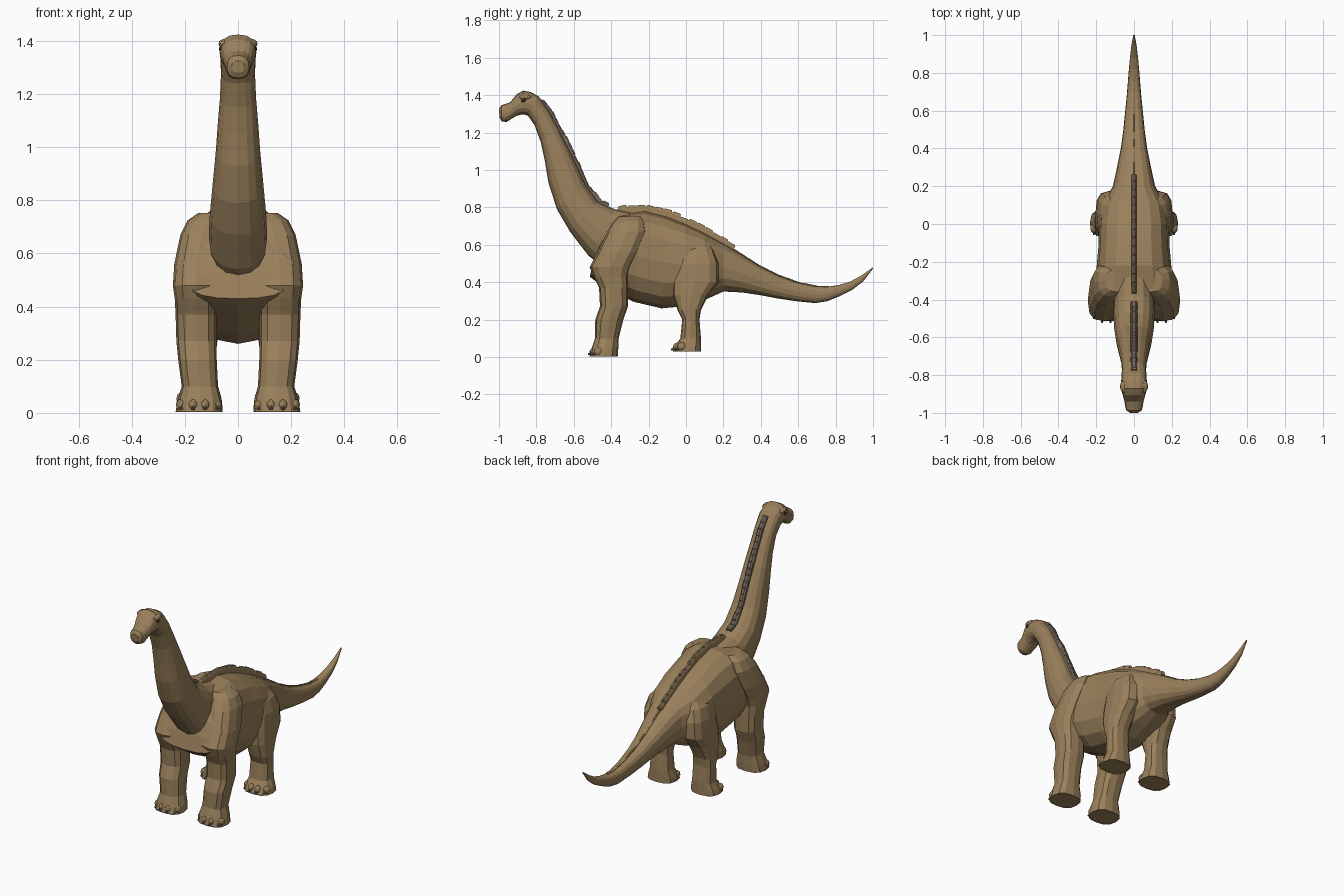
import bpy, bmesh, math, random
from mathutils import Vector

if "Cube" in bpy.data.objects:
    bpy.data.objects.remove(bpy.data.objects["Cube"])
random.seed(4)

def mat(name, rgb):
    m = bpy.data.materials.new(name)
    m.diffuse_color = (*rgb, 1)
    m.use_nodes = True
    m.node_tree.nodes["Principled BSDF"].inputs["Base Color"].default_value = m.diffuse_color
    return m

SKIN = mat("tan skin", (0.32, 0.215, 0.105))
SPINE = mat("grey brown spines", (0.19, 0.145, 0.11))
CLAW = mat("grey claws", (0.15, 0.12, 0.10))
SOLE = mat("red brown soles", (0.28, 0.155, 0.09))
EYE = mat("dark eyes", (0.03, 0.02, 0.015))

def finish(bm, name, *mats):
    bmesh.ops.recalc_face_normals(bm, faces=bm.faces)
    me = bpy.data.meshes.new(name)
    bm.to_mesh(me)
    bm.free()
    for m in mats:
        me.materials.append(m)
    ob = bpy.data.objects.new(name, me)
    bpy.context.collection.objects.link(ob)
    return ob

def power(v, e):
    return math.copysign(abs(v) ** e, v) if abs(v) > 1e-6 else 0

def skin_rings(bm, rings):
    """Bridge a list of point rings and cap both ends; returns the end caps."""
    loops = [[bm.verts.new(p) for p in r] for r in rings]
    n = len(loops[0])
    for a, b in zip(loops, loops[1:]):
        for i in range(n):
            j = (i + 1) % n
            bm.faces.new((a[i], a[j], b[j], b[i]))
    return bm.faces.new(loops[0]), bm.faces.new(loops[-1])

def spine_loft(name, sections, e_top, e_low, n=16):
    """Sections: upper (y, z), lower (y, z), half width."""
    rings = []
    for ty, tz, by, bz, w in sections:
        top, bot = Vector((0, ty, tz)), Vector((0, by, bz))
        mid, half = (top + bot) / 2, (top - bot) / 2
        ring = []
        for i in range(n):
            a = 2 * math.pi * i / n
            e = e_top if i < n / 2 else e_low
            ring.append(mid + half * power(math.sin(a), e) + Vector((w * power(math.cos(a), e), 0, 0)))
        rings.append(ring)
    bm = bmesh.new()
    skin_rings(bm, rings)
    return finish(bm, name, SKIN)

# torso and tail
spine_loft("torso_and_tail", [
    (-.49, .53, -.515, .43, .18), (-.45, .62, -.49, .41, .22), (-.35, .76, -.43, .37, .22),
    (-.22, .78, -.28, .295, .2), (-.1, .75, -.13, .26, .188), (0, .71, 0, .272, .185),
    (.1, .662, .1, .305, .17), (.2, .607, .2, .35, .112), (.3, .547, .3, .345, .09),
    (.4, .483, .4, .33, .07), (.5, .433, .49, .313, .057), (.6, .398, .59, .298, .047),
    (.7, .377, .69, .288, .037), (.76, .376, .755, .298, .032), (.82, .385, .82, .324, .027),
    (.88, .404, .888, .358, .021), (.94, .437, .947, .404, .014), (1, .48, 1, .472, .004)],
    .75, .85)

# neck running into the head
spine_loft("neck_and_head", [
    (-.22, .76, -.4, .45, .10), (-.38, .79, -.52, .54, .11), (-.47, .83, -.62, .67, .106),
    (-.535, .92, -.69, .79, .096), (-.585, 1.03, -.735, .93, .084), (-.635, 1.13, -.755, 1.05, .076),
    (-.68, 1.22, -.777, 1.15, .068), (-.73, 1.315, -.81, 1.24, .064), (-.79, 1.395, -.845, 1.29, .067),
    (-.83, 1.416, -.86, 1.295, .069), (-.87, 1.424, -.877, 1.296, .068), (-.905, 1.405, -.905, 1.29, .06),
    (-.94, 1.362, -.935, 1.272, .051), (-.965, 1.353, -.96, 1.256, .047), (-.988, 1.345, -.985, 1.26, .041),
    (-1, 1.325, -.997, 1.28, .024)], .8, .85)

def blob(name, loc, size, m):
    bm = bmesh.new()
    bmesh.ops.create_icosphere(bm, subdivisions=2, radius=1)
    for v in bm.verts:
        v.co = Vector(a * s for a, s in zip(v.co, size)) + Vector(loc)
    return finish(bm, name, m)

# brows and eyes
for s, side in ((1, "right"), (-1, "left")):
    blob(f"{side}_brow", (s * .054, -.86, 1.39), (.02, .034, .017), SKIN)
    blob(f"{side}_eye", (s * .063, -.868, 1.37), (.009, .014, .01), EYE)

def leg(name, s, levels, n=12):
    """Levels: z, y front, y back, x inner, x outer; the last is the foot sole."""
    rings = []
    for z, y0, y1, x0, x1 in levels:
        rings.append([Vector((s * ((x0 + x1) / 2 + (x1 - x0) / 2 * power(math.cos(a), .75)),
                              (y0 + y1) / 2 + (y1 - y0) / 2 * power(math.sin(a), .75), z))
                      for a in (2 * math.pi * i / n for i in range(n))])
    bm = bmesh.new()
    sole = skin_rings(bm, rings)[1]
    rim = bmesh.ops.inset_region(bm, faces=[sole], thickness=.03)["faces"]
    for f in rim:
        f.material_index = 1
    for v in sole.verts:
        v.co.z += .004
    finish(bm, name, SKIN, SOLE)
    # toes and claws along the front of the foot
    z, y0, y1, x0, x1 = levels[-1]
    for k in range(4):
        t = (k + .5) / 4
        x = s * (x0 + (x1 - x0) * t)
        y = y0 + .022 + .045 * (2 * t - 1) ** 2
        blob(f"{name}_toe_{k + 1}", (x, y, z + .026), (.02, .025, .024), SKIN)
        bm = bmesh.new()
        bmesh.ops.create_cone(bm, cap_ends=True, segments=6, radius1=.013, radius2=.004, depth=.03)
        for v in bm.verts:
            v.co = Vector((x + v.co.x, y - .02 - v.co.z, z + .015 + v.co.y - v.co.z * .2))
        finish(bm, f"{name}_claw_{k + 1}", CLAW)

FRONT = [(.752, -.36, -.24, .03, .15), (.725, -.385, -.22, .04, .19), (.67, -.42, -.21, .06, .217),
         (.56, -.475, -.255, .07, .24), (.48, -.515, -.295, .07, .245), (.43, -.495, -.31, .08, .238),
         (.37, -.465, -.31, .08, .235), (.27, -.46, -.31, .08, .232),
         (.2, -.485, -.335, .08, .225), (.1, -.487, -.36, .075, .212), (.045, -.505, -.362, .06, .228),
         (.003, -.515, -.365, .058, .235)]
HIND = [(.635, -.01, .11, .03, .12), (.57, -.045, .15, .04, .178), (.5, -.06, .175, .05, .198),
        (.4, -.075, .175, .06, .205), (.33, -.07, .12, .07, .208), (.25, -.045, .08, .08, .21),
        (.2, -.02, .072, .08, .21), (.1, -.03, .08, .075, .21), (.055, -.06, .08, .062, .228),
        (.028, -.07, .08, .06, .234)]
for s, side in ((1, "right"), (-1, "left")):
    leg(f"{side}_front_leg", s, FRONT)
    leg(f"{side}_hind_leg", s, HIND)

def ridge(name, path, count, width, height, *mats):
    """Row of uneven little plates following a (y, z) path; caps take the last material."""
    pts = [Vector((0, *p)) for p in path]
    lens = [(b - a).length for a, b in zip(pts, pts[1:])]
    step = sum(lens) / count
    bm = bmesh.new()
    for k in range(count):
        d, i = (k + .5) * step, 0
        while d > lens[i]:
            d -= lens[i]
            i += 1
        t = (pts[i + 1] - pts[i]).normalized()
        up = Vector((0, -t.z, t.y))
        c = pts[i] + t * d
        h = height * random.uniform(.65, 1.1)
        rings = []
        for hh, w, l0, l1 in ((-.025, 1, -.6, .6), (h * .55, .8, -.55, .6), (h, .4, -.3, .5)):
            rings.append([c + up * hh + Vector((sx * w * width, 0, 0)) + t * step * l
                          for sx, l in ((-1, l0), (1, l0), (1, l1), (-1, l1))])
        skin_rings(bm, rings)[1].material_index = len(mats) - 1
    finish(bm, name, *mats)

# spine ridges on neck, back and tail
ridge("neck_ridge", [(-.775, 1.37), (-.73, 1.315), (-.68, 1.22), (-.635, 1.13), (-.585, 1.03),
                     (-.535, .92), (-.47, .83), (-.42, .805)], 18, .02, .02, SPINE)
ridge("back_ridge", [(-.36, .77), (-.3, .785), (-.22, .785), (-.1, .755), (0, .715), (.1, .667), (.25, .578)],
      14, .015, .034, SKIN, SPINE)
ridge("tail_ridge", [(.24, .583), (.4, .483), (.5, .433), (.6, .398), (.7, .377), (.76, .376)],
      12, .008, .005, SKIN)
